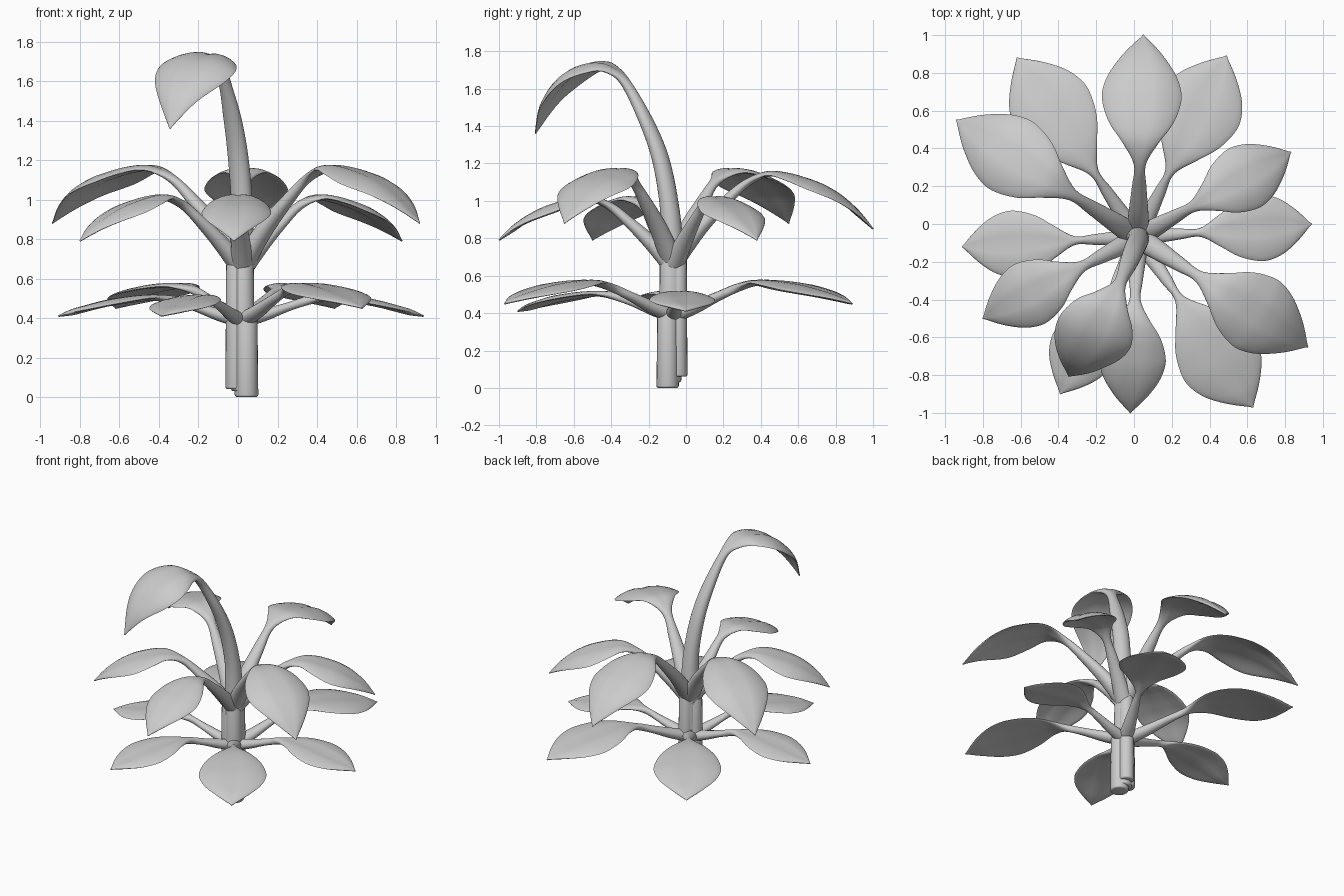
import bpy, bmesh
from math import cos, sin, pi
from mathutils import Vector, Matrix

if "Cube" in bpy.data.objects:
    bpy.data.objects.remove(bpy.data.objects["Cube"])

RING = 24
CX, CY = 0.02, -0.07          # centre of the stem bundle


def spline(keys, steps=5):
    """Catmull-Rom through keys of any dimension."""
    out = []
    k = [keys[0]] + keys + [keys[-1]]
    for i in range(1, len(k) - 2):
        for s in range(steps):
            t = s / steps
            out.append([0.5 * (2 * b + (c - a) * t + (2 * a - 5 * b + 4 * c - d) * t * t
                               + (3 * b - a - 3 * c + d) * t ** 3)
                        for a, b, c, d in zip(*k[i - 1:i + 3])])
    out.append(list(keys[-1]))
    return out


def loft_leaf(name, keys, roll=0.0):
    """Keys: x, y, z, half width, half thickness, edge droop, midrib groove."""
    rows = spline(keys)
    pts = [Vector(r[:3]) for r in rows]
    along = (pts[-1] - pts[0])
    along.z = 0
    flat_side = along.normalized().cross(Vector((0, 0, 1)))
    bm = bmesh.new()
    rings = []
    for i, r in enumerate(rows):
        tan = (pts[min(i + 1, len(pts) - 1)] - pts[max(i - 1, 0)]).normalized()
        side = Matrix.Rotation(roll * min(1, r[5] / 0.03), 3, tan) @ flat_side
        nor = side.cross(tan).normalized()
        w, h, droop, groove = max(r[3], 0.003), max(r[4], 0.003), r[5], r[6]
        ring = []
        for j in range(RING):
            c, s = cos(2 * pi * j / RING), sin(2 * pi * j / RING)
            off = h * s - droop * c * c - groove * (1 - abs(c)) ** 4
            ring.append(bm.verts.new(pts[i] + side * (w * c) + nor * off))
        rings.append(ring)
    for a, b in zip(rings, rings[1:]):
        for j in range(RING):
            n = (j + 1) % RING
            bm.faces.new((a[j], a[n], b[n], b[j]))
    bm.faces.new(rings[0])
    bm.faces.new(rings[-1])
    finish(name, bm)


def finish(name, bm):
    bmesh.ops.recalc_face_normals(bm, faces=bm.faces)
    me = bpy.data.meshes.new(name)
    bm.to_mesh(me)
    bm.free()
    ob = bpy.data.objects.new(name, me)
    bpy.context.collection.objects.link(ob)
    bpy.ops.object.select_all(action='DESELECT')
    ob.select_set(True)
    bpy.context.view_layer.objects.active = ob
    bpy.ops.object.shade_smooth_by_angle(angle=1.0)


def stem(name, x, y, r, z0, z1):
    bm = bmesh.new()
    bmesh.ops.create_cone(bm, cap_ends=True, segments=20, radius1=r, radius2=r * 0.92,
                          depth=z1 - z0,
                          matrix=Matrix.Translation((x, y, (z0 + z1) / 2)))
    rim = [e for e in bm.edges if abs(e.verts[0].co.z - e.verts[1].co.z) < 1e-4]
    bmesh.ops.bevel(bm, geom=rim, offset=0.012, segments=3, profile=0.5, affect='EDGES')
    finish(name, bm)


# blade outline: position along blade, relative half width
BLADE = [(0.17, 0.47), (0.33, 0.81), (0.5, 0.99), (0.62, 0.98),
         (0.75, 0.80), (0.88, 0.44), (1.0, 0.0)]


def lerp_table(tab, t):
    for (a, za), (b, zb) in zip(tab, tab[1:]):
        if t <= b:
            return za + (zb - za) * (t - a) / (b - a)
    return tab[-1][1]


def rosette_leaf(name, tip, half, heights, stalk, droop, dz=0.0):
    tx, ty = tip
    prof = [(r[0], r[1]) for r in spline(heights, 8)]
    keys = []

    def key(t, *dims):
        z = lerp_table(prof, t) + dz * t
        keys.append((CX + (tx - CX) * t, CY + (ty - CY) * t, z) + dims)
    key(0.0, stalk, stalk * 0.8, 0, 0)
    key(0.12, stalk * 0.85, stalk * 0.7, 0, 0)
    key(0.25, stalk * 0.62, stalk * 0.5, 0, 0)
    key(0.36, stalk * 0.52, 0.022, 0, 0)
    for s, f in BLADE:
        key(0.36 + 0.64 * s, half * f, 0.014 if s < 1 else 0.004, droop * f * f, 0.012 * f)
    loft_leaf(name, keys)


# bundled stems
stem("stem_lower", 0.043, -0.098, 0.060, 0.0, 0.42)
stem("stem_left", -0.012, -0.085, 0.052, 0.04, 0.68)
stem("stem_back", 0.030, -0.042, 0.050, 0.06, 0.70)
stem("stem_upper", 0.025, -0.085, 0.060, 0.03, 0.70)

# lower rosette
LOW_BIG = [(0, 0.385), (0.12, 0.43), (0.36, 0.535), (0.5, 0.568), (0.7, 0.55), (0.85, 0.51), (1, 0.45)]
LOW_SMALL = [(0, 0.385), (0.12, 0.415), (0.36, 0.488), (0.5, 0.508), (0.7, 0.49), (0.85, 0.455), (1, 0.41)]
for i, p in enumerate([(0.49, 0.89), (0.63, -0.97), (-0.62, 0.88)]):
    rosette_leaf(f"lower_large_leaf_{i}", p, 0.22, LOW_BIG, 0.05, 0.025)
for i, p in enumerate([(0.94, 0.0), (-0.91, -0.12), (-0.39, -0.90)]):
    rosette_leaf(f"lower_small_leaf_{i}", p, 0.175, LOW_SMALL, 0.045, 0.018)

# upper rosette
UP_BIG = [(0, 0.66), (0.12, 0.84), (0.36, 1.10), (0.5, 1.165), (0.7, 1.125), (0.85, 1.04), (1, 0.88)]
UP_SMALL = [(0, 0.64), (0.12, 0.77), (0.36, 0.97), (0.5, 1.015), (0.7, 0.975), (0.85, 0.905), (1, 0.79)]
for i, (x, y, dz) in enumerate([(0.92, -0.65, 0), (-0.94, 0.55, 0), (0.05, 1.0, -0.03)]):
    rosette_leaf(f"upper_large_leaf_{i}", (x, y), 0.21, UP_BIG, 0.062, 0.05, dz)
for i, p in enumerate([(0.83, 0.38), (-0.02, -1.0), (-0.80, -0.50)]):
    rosette_leaf(f"upper_small_leaf_{i}", p, 0.175, UP_SMALL, 0.058, 0.04)

# tall drooping top leaf
loft_leaf("top_leaf", [
    (0.02, -0.075, 0.45, 0.060, 0.060, 0, 0),
    (0.02, -0.075, 0.75, 0.060, 0.060, 0, 0),
    (0.02, -0.090, 0.98, 0.056, 0.050, 0, 0),
    (0.00, -0.135, 1.22, 0.054, 0.044, 0, 0),
    (-0.03, -0.210, 1.42, 0.047, 0.036, 0, 0),
    (-0.075, -0.315, 1.62, 0.034, 0.026, 0, 0),
    (-0.11, -0.385, 1.70, 0.085, 0.018, 0.01, 0.006),
    (-0.15, -0.465, 1.735, 0.160, 0.015, 0.035, 0.012),
    (-0.205, -0.580, 1.71, 0.205, 0.014, 0.05, 0.012),
    (-0.26, -0.680, 1.63, 0.185, 0.014, 0.045, 0.012),
    (-0.31, -0.755, 1.51, 0.105, 0.012, 0.02, 0.006),
    (-0.345, -0.805, 1.36, 0.003, 0.004, 0, 0)], roll=-0.1)
